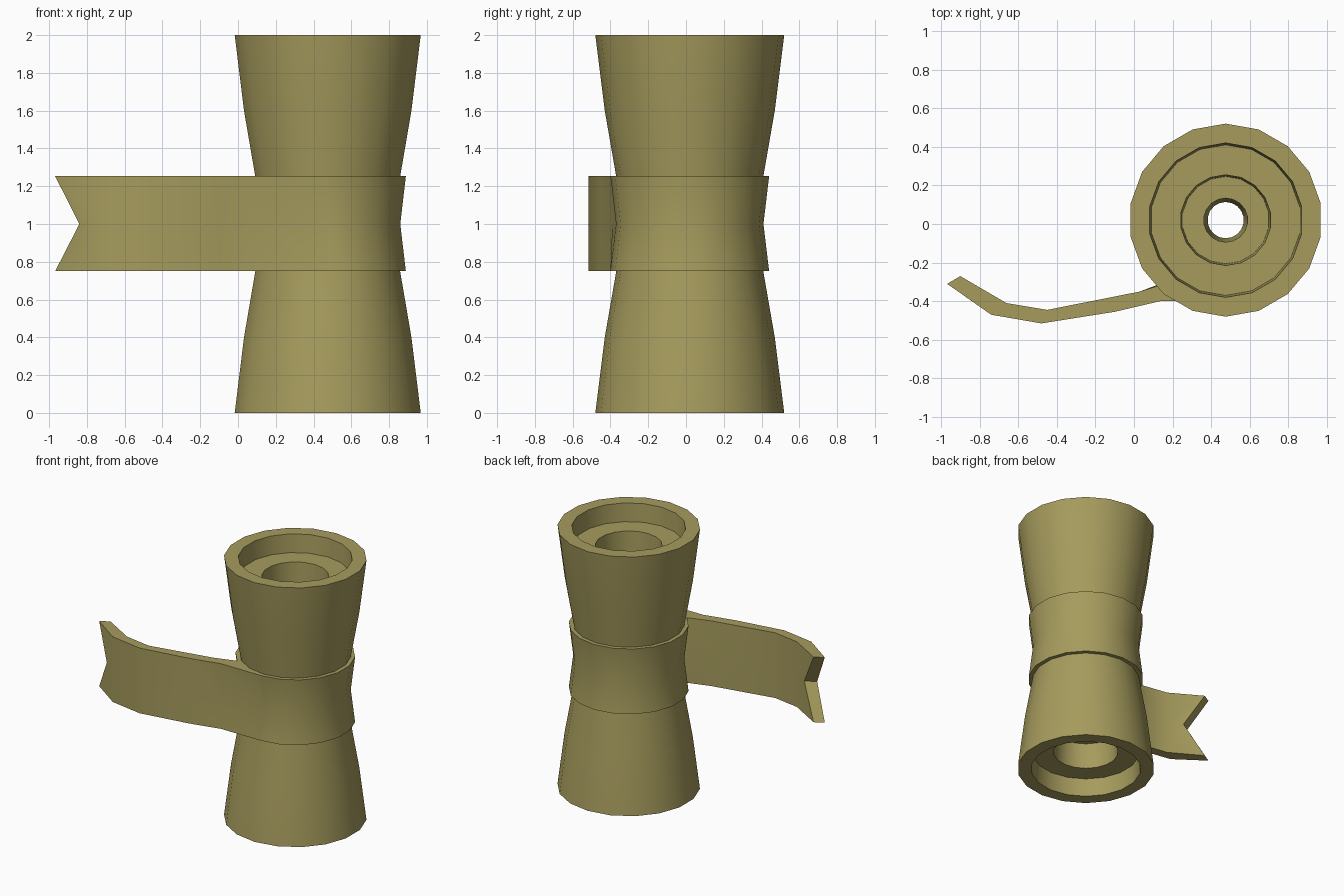
import bpy, bmesh, math

if "Cube" in bpy.data.objects:
    bpy.data.objects.remove(bpy.data.objects["Cube"])

CX, CY, SIDES = 0.475, 0.02, 18

mat = bpy.data.materials.new("parchment")
mat.diffuse_color = (0.38, 0.33, 0.11, 1)
mat.use_nodes = True
mat.node_tree.nodes["Principled BSDF"].inputs["Base Color"].default_value = mat.diffuse_color


def finish(bm, name):
    bmesh.ops.recalc_face_normals(bm, faces=bm.faces)
    mesh = bpy.data.meshes.new(name)
    bm.to_mesh(mesh)
    bm.free()
    ob = bpy.data.objects.new(name, mesh)
    bpy.context.collection.objects.link(ob)
    mesh.materials.append(mat)
    bpy.ops.object.select_all(action='DESELECT')
    ob.select_set(True)
    bpy.context.view_layer.objects.active = ob
    bpy.ops.object.shade_smooth_by_angle(angle=math.radians(30))
    return ob


def lathe(name, profile):
    """Revolve a closed (radius, z) loop around the scroll axis."""
    bm = bmesh.new()
    rings = []
    for i in range(SIDES):
        a = math.pi / 2 + 2 * math.pi * i / SIDES
        rings.append([bm.verts.new((CX + r * math.cos(a), CY + r * math.sin(a), z))
                      for r, z in profile])
    n = len(profile)
    for i in range(SIDES):
        p, q = rings[i], rings[(i + 1) % SIDES]
        for j in range(n):
            k = (j + 1) % n
            bm.faces.new((p[j], q[j], q[k], p[k]))
    return finish(bm, name)


# rolled scroll: lower half of the section, mirrored about z = 1
outer = [(0.36, 1.0), (0.39, 0.745), (0.45, 0.4), (0.5, 0.0)]
recess = [(0.40, 0.0), (0.39, 0.14), (0.235, 0.14), (0.226, 0.34), (0.114, 0.34), (0.094, 1.0)]
lower = outer + recess
upper = [(r, 2 - z) for r, z in reversed(lower[1:-1])]
lathe("scroll_roll", lower + upper)

# ribbon band around the waist
lathe("ribbon_band", [(0.42, 0.75), (0.39, 1.0), (0.42, 1.253),
                      (0.38, 1.253), (0.35, 1.0), (0.38, 0.75)])

# loose ribbon tail: front and back edges seen from above, band to tip
front = [(0.475, -0.40), (0.135, -0.40), (-0.10, -0.455),
         (-0.48, -0.515), (-0.74, -0.47), (-0.968, -0.31)]
back = [(0.475, -0.365), (0.205, -0.295), (0.03, -0.35),
        (-0.45, -0.445), (-0.66, -0.41), (-0.90, -0.27)]
# the middle row follows the pinched band and is cut back to a notch at the tip
front_mid = [(0.475, -0.37), (0.15, -0.39)] + front[2:-1] + [(-0.84, -0.40)]
back_mid = [(0.475, -0.34), (0.225, -0.275)] + back[2:-1] + [(-0.765, -0.35)]

bm = bmesh.new()
rows = []
for z, f, b in ((0.75, front, back), (1.0, front_mid, back_mid), (1.253, front, back)):
    rows.append([[bm.verts.new((x, y, z)) for x, y in side] for side in (f, b)])
n = len(front)
for lo, hi in zip(rows, rows[1:]):
    for s in (0, 1):
        for i in range(n - 1):
            bm.faces.new((lo[s][i], lo[s][i + 1], hi[s][i + 1], hi[s][i]))
    for e in (0, n - 1):
        bm.faces.new((lo[0][e], lo[1][e], hi[1][e], hi[0][e]))
for f, b in (rows[0], rows[-1]):
    for i in range(n - 1):
        bm.faces.new((f[i], f[i + 1], b[i + 1], b[i]))
finish(bm, "ribbon_tail")
